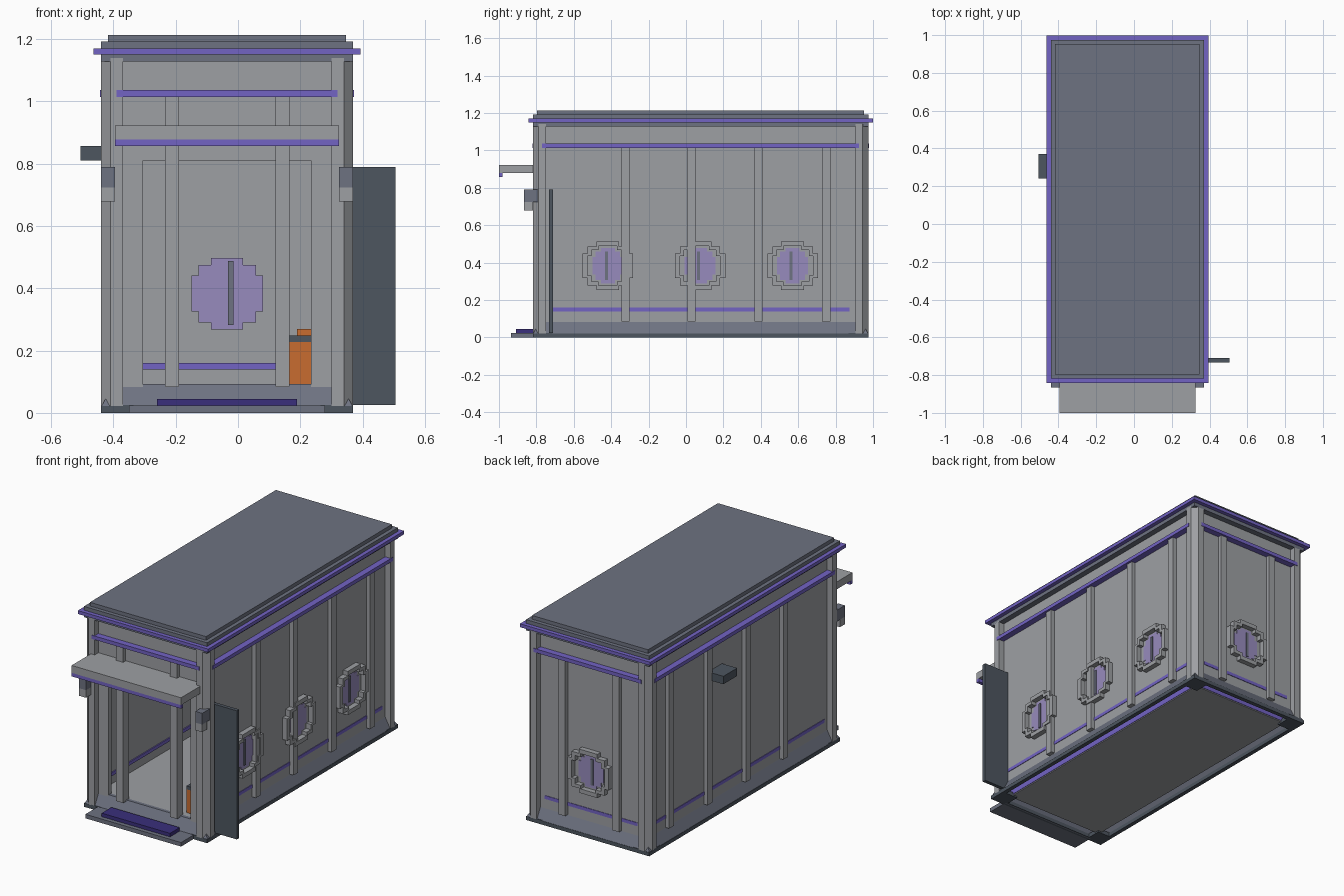
import bpy, bmesh

cube = bpy.data.objects.get("Cube")
if cube:
    bpy.data.objects.remove(cube, do_unlink=True)

# Centre and half sizes of the cabin plan
CX, CY, HX, HY = -0.035, 0.078, 0.405, 0.897
X0, X1, Y0, Y1 = CX - HX, CX + HX, CY - HY, CY + HY


def material(name, r, g, b):
    m = bpy.data.materials.new(name)
    m.use_nodes = True
    m.diffuse_color = (r, g, b, 1)
    m.node_tree.nodes["Principled BSDF"].inputs["Base Color"].default_value = (r, g, b, 1)
    return m


PANEL = material("light grey panel", 0.34, 0.35, 0.37)
ROOF = material("blue grey", 0.155, 0.17, 0.22)
SLATE = material("dark slate", 0.075, 0.093, 0.117)
TRIM = material("purple trim", 0.17, 0.125, 0.55)
GLASS = material("lilac glass", 0.31, 0.26, 0.51)
MAT = material("deep purple mat", 0.042, 0.028, 0.2)
ORANGE = material("orange", 0.578, 0.15, 0.03)


def finish(name, bm, mat):
    bmesh.ops.recalc_face_normals(bm, faces=bm.faces)
    mesh = bpy.data.meshes.new(name)
    bm.to_mesh(mesh)
    bm.free()
    mesh.materials.append(mat)
    ob = bpy.data.objects.new(name, mesh)
    bpy.context.collection.objects.link(ob)
    return ob


def loft(name, rings, mat, closed=False):
    """Skin a list of equal point rings; cap the ends or join last to first."""
    bm = bmesh.new()
    vs = [[bm.verts.new(p) for p in ring] for ring in rings]
    n = len(vs[0])
    pairs = list(zip(vs, vs[1:])) + ([(vs[-1], vs[0])] if closed else [])
    for a, b in pairs:
        for i in range(n):
            j = (i + 1) % n
            bm.faces.new((a[i], a[j], b[j], b[i]))
    if not closed:
        bm.faces.new(vs[0])
        bm.faces.new(vs[-1])
    return finish(name, bm, mat)


def rect(x0, x1, y0, y1, z):
    return [(x0, y0, z), (x1, y0, z), (x1, y1, z), (x0, y1, z)]


def box(name, x0, x1, y0, y1, z0, z1, mat):
    return loft(name, [rect(x0, x1, y0, y1, z0), rect(x0, x1, y0, y1, z1)], mat)


def plan(inset, z):
    return rect(X0 + inset, X1 - inset, Y0 + inset, Y1 - inset, z)


def on_wall(side, u, d, z):
    """Point on a wall: u along it, d inward from the cabin's outer line."""
    return {"right": (X0 + d, u, z), "left": (X1 - d, u, z),
            "front": (u, Y0 + d, z), "back": (u, Y1 - d, z)}[side]


def wall_box(name, side, u0, u1, d0, d1, z0, z1, mat):
    a, b = on_wall(side, u0, d0, z0), on_wall(side, u1, d1, z1)
    lo, hi = [[f(p) for p in zip(a, b)] for f in (min, max)]
    return box(name, lo[0], hi[0], lo[1], hi[1], lo[2], hi[2], mat)


# Base: ledge, sloped skirt and floor
loft("base_ledge", [plan(0, 0), plan(0, 0.022), plan(0.025, 0.022), plan(0.025, 0)], SLATE, True)
loft("skirt", [plan(0.002, 0.022), plan(0.04, 0.092), plan(0.06, 0.092), plan(0.022, 0.022)], ROOF, True)
loft("floor", [plan(0.04, 0.078), plan(0.04, 0.09)], PANEL)
loft("floor_rim", [plan(0.075, 0.015), plan(0.075, 0.08)], TRIM)
loft("floor_underside", [plan(0.078, 0.009), plan(0.078, 0.015)], PANEL)

# Walls
D0, D1 = 0.035, 0.065
for side, a, b in (("left", Y0, Y1), ("right", Y0, Y1), ("back", X0, X1)):
    wall_box(side + "_wall", side, a + D0, b - D0, D0, D1, 0.08, 1.14, PANEL)

# Front wall around the doorway and its two side lights
for s in (-1, 1):
    wall_box("front_wall_panel", "front", CX + s * 0.27, CX + s * 0.37, D0, D1, 0.08, 0.81, PANEL)
    wall_box("door_jamb", "front", CX + s * 0.155, CX + s * 0.2, D0, D1, 0.08, 0.81, PANEL)
wall_box("front_header", "front", X0 + D0, X1 - D0, D0, D1, 0.81, 1.14, PANEL)

# Chamfered corner posts with feet
W, C = 0.07, 0.03
post = [(0, C), (C, 0), (W, 0), (W, W), (0, W)]
for sx in (-1, 1):
    for sy in (-1, 1):
        def corner(z, grow=0):
            return [(CX + sx * (HX - u * (1 + grow)), CY + sy * (HY - v * (1 + grow)), z) for u, v in post]
        loft("corner_post", [corner(0.02), corner(1.14)], PANEL)
        loft("corner_foot", [corner(0.0, 0.5), corner(0.025, 0.5)], SLATE)

# Pilasters
for side in ("left", "right"):
    for y in (-0.323, 0.03, 0.388, 0.75):
        wall_box(side + "_pilaster", side, y - 0.022, y + 0.022, 0.01, D0 + 0.01, 0.085, 1.015, PANEL)
for side in ("front", "back"):
    for s in (-1, 1):
        u = CX + s * 0.1775
        wall_box(side + "_pilaster", side, u - 0.0225, u + 0.0225, 0.01, D0 + 0.01, 0.085, 1.015, PANEL)

# Upper rails and low trim strips
for side, a, b in (("left", Y0, Y1), ("right", Y0, Y1), ("front", X0, X1), ("back", X0, X1)):
    wall_box(side + "_rail", side, a + 0.05, b - 0.05, -0.003, D0 + 0.01, 1.014, 1.036, TRIM)
    if side != "front":
        wall_box(side + "_low_strip", side, a + 0.1, b - 0.1, D0 - 0.003, D1 + 0.006, 0.14, 0.16, TRIM)

# Stepped porthole windows
STEPS = [(1, 0), (1, 0.5), (0.8, 0.5), (0.8, 0.8), (0.45, 0.8), (0.45, 1), (0, 1)]
OUTLINE = (STEPS + [(-u, v) for u, v in STEPS[-2::-1]]
           + [(-u, -v) for u, v in STEPS[1:]] + [(u, -v) for u, v in STEPS[-2:0:-1]])
WZ = 0.383


def window(side, centre):
    def ring(hu, hz, d):
        return [on_wall(side, centre + u * hu, d, WZ + v * hz) for u, v in OUTLINE]
    outer, inner = (0.135, 0.13), (0.108, 0.105)
    loft(side + "_window_frame", [ring(*outer, 0.04), ring(*outer, 0.004),
                                  ring(*inner, 0.004), ring(*inner, 0.04)], PANEL, True)
    loft(side + "_window_glass", [ring(0.083, 0.095, D0 + 0.004), ring(0.083, 0.095, D0 - 0.004)], GLASS)
    loft(side + "_window_inner_glass", [ring(0.115, 0.115, D1 - 0.004), ring(0.115, 0.115, D1 + 0.005)], GLASS)
    wall_box(side + "_window_bar", side, centre - 0.016, centre, D0 - 0.009, D0, WZ - 0.077, WZ + 0.077, ROOF)
    wall_box(side + "_window_inner_bar", side, centre + 0.003, centre + 0.02, D1, D1 + 0.013,
             WZ - 0.1, WZ + 0.105, ROOF)


for y in (-0.418, 0.075, 0.57):
    window("left", y)
window("back", CX)

# Stepped roof with purple eave
loft("fascia", [plan(0, 1.128), plan(0, 1.152)], ROOF)
loft("eave_trim", [plan(-0.024, 1.15), plan(-0.024, 1.17)], TRIM)
loft("roof_lower", [plan(0, 1.17), plan(0, 1.192)], ROOF)
loft("roof_upper", [plan(0.023, 1.192), plan(0.023, 1.214)], ROOF)

# Entrance canopy
box("canopy", CX - 0.36, CX + 0.36, -1.0, Y0 + 0.04, 0.878, 0.922, PANEL)
box("canopy_trim", CX - 0.36, CX + 0.36, -1.0, -0.98, 0.857, 0.878, TRIM)

# Lamps beside the entrance
for s in (-1, 1):
    a, b = sorted((CX + s * 0.36, CX + s * 0.405))
    box("lamp_shade", a, b, -0.865, -0.79, 0.723, 0.79, ROOF)
    box("lamp_body", a, b, -0.865, Y0, 0.678, 0.723, PANEL)

# Step and mat
box("door_step", CX - 0.315, CX + 0.315, -0.935, Y0 + 0.02, 0, 0.024, ROOF)
box("door_mat", CX - 0.225, CX + 0.225, -0.91, Y0, 0.024, 0.045, MAT)

# Open door leaf and vent box on the other side
box("door_leaf", 0.335, 0.505, -0.732, -0.71, 0.025, 0.79, SLATE)
box("side_vent", -0.505, X0 + D0, 0.24, 0.37, 0.81, 0.857, SLATE)

# Extinguisher inside the entrance
box("extinguisher_body", 0.165, 0.235, -0.72, -0.65, 0.085, 0.228, ORANGE)
box("extinguisher_collar", 0.165, 0.235, -0.72, -0.65, 0.228, 0.248, SLATE)
box("extinguisher_top", 0.19, 0.235, -0.71, -0.66, 0.248, 0.27, ORANGE)
